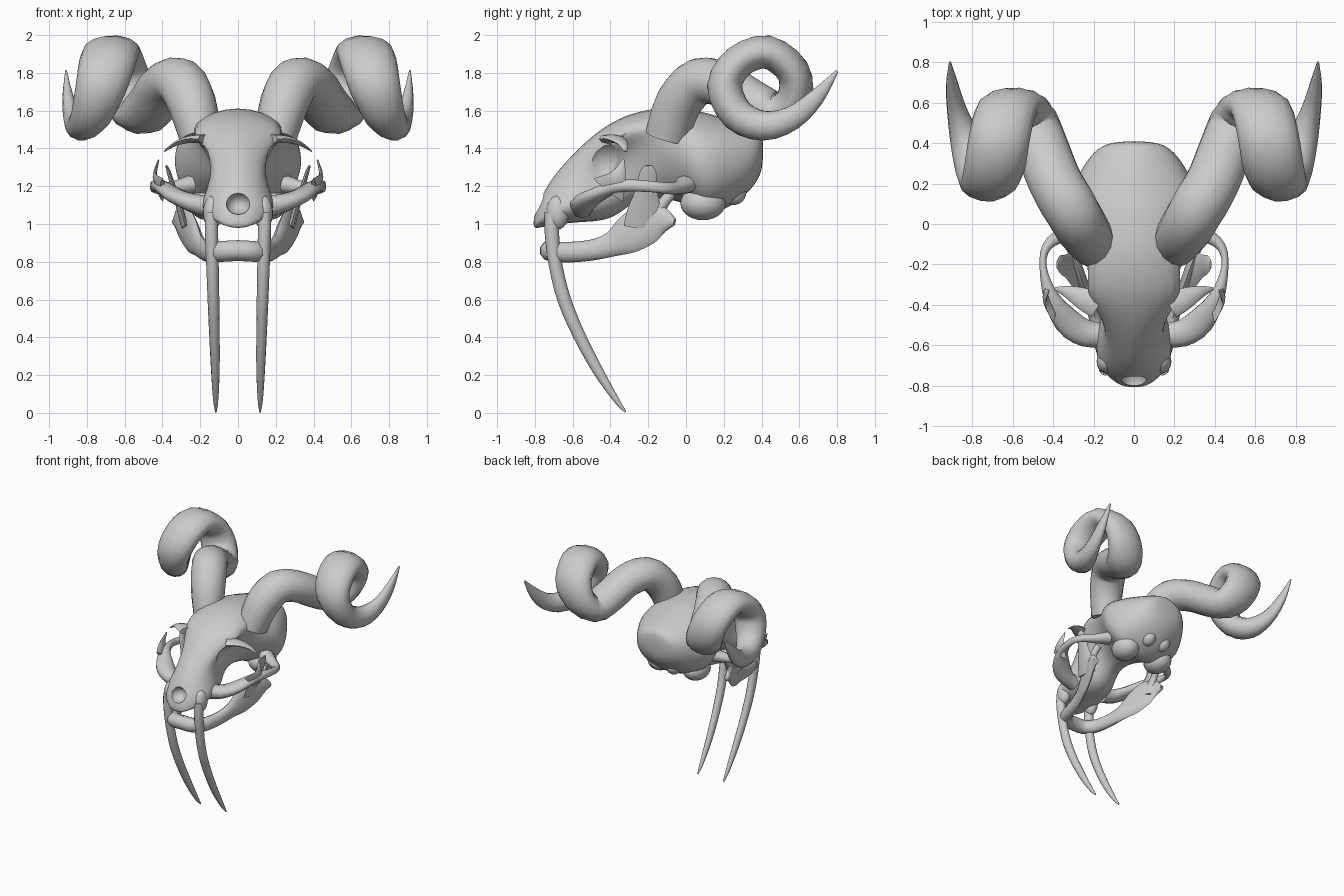
import bpy, bmesh, math
from mathutils import Vector, Matrix

default = bpy.data.objects.get("Cube")
if default:
    bpy.data.objects.remove(default, do_unlink=True)

bone = bpy.data.materials.new("grey_bone")
bone.use_nodes = True
GREY = (0.6, 0.6, 0.6, 1)
bone.diffuse_color = GREY
bone.node_tree.nodes["Principled BSDF"].inputs["Base Color"].default_value = GREY


def make_object(name, bm, mirror=True):
    """Turn a bmesh into an object, optionally mirrored left to right."""
    bmesh.ops.recalc_face_normals(bm, faces=bm.faces)
    mesh = bpy.data.meshes.new(name)
    bm.to_mesh(mesh)
    bm.free()
    mesh.materials.append(bone)
    obj = bpy.data.objects.new(name, mesh)
    bpy.context.collection.objects.link(obj)
    if mirror:
        modifier = obj.modifiers.new("mirror", 'MIRROR')
        modifier.use_mirror_merge = False
    return obj


def activate(obj):
    bpy.ops.object.select_all(action='DESELECT')
    obj.select_set(True)
    bpy.context.view_layer.objects.active = obj


def smooth(obj, degrees=50):
    activate(obj)
    bpy.ops.object.shade_smooth_by_angle(angle=math.radians(degrees))


def bridge(bm, rings):
    """Skin a row of vertex rings and close both ends."""
    count = len(rings[0])
    for near, far in zip(rings, rings[1:]):
        for i in range(count):
            j = (i + 1) % count
            bm.faces.new((near[i], near[j], far[j], far[i]))
    bm.faces.new(rings[0])
    bm.faces.new(rings[-1])


def rounded(path, steps=3):
    """Fill in a path with a smooth curve through its rows."""
    rows = [Vector(row) for row in path]
    rows = [rows[0]] + rows + [rows[-1]]
    result = []
    for a, b, c, d in zip(rows, rows[1:], rows[2:], rows[3:]):
        for step in range(steps):
            t = step / steps
            bend = (a * 2 - b * 5 + c * 4 - d) * t * t + (b * 3 - a - c * 3 + d) * t ** 3
            result.append(b + ((c - a) * t + bend) / 2)
    return result + [rows[-1]]


def sweep(name, path, reference, sides=12):
    """Sweep an ellipse along (x, y, z, radius along reference, other radius)."""
    bm = bmesh.new()
    path = rounded(path)
    points = [Vector(row[:3]) for row in path]
    rings = []
    for i, row in enumerate(path):
        tangent = points[min(i + 1, len(path) - 1)] - points[max(i - 1, 0)]
        tangent.normalize()
        side = Vector(reference)
        side = (side - tangent * side.dot(tangent)).normalized()
        other = tangent.cross(side)
        ring = []
        for k in range(sides):
            angle = math.tau * k / sides
            offset = side * row[3] * math.cos(angle) + other * row[4] * math.sin(angle)
            ring.append(bm.verts.new(points[i] + offset))
        rings.append(ring)
    bridge(bm, rings)
    smooth(make_object(name, bm), 60)


def ellipsoid(name, centre, size, mirror=True):
    bm = bmesh.new()
    matrix = Matrix.Translation(centre) @ Matrix.Diagonal((*size, 1))
    bmesh.ops.create_uvsphere(bm, u_segments=20, v_segments=12, radius=1, matrix=matrix)
    obj = make_object(name, bm, mirror)
    smooth(obj)
    return obj


# Skull: y, bottom, top, then half widths from low to high
sections = [
    (-.81, .97, 1.03, .05, .05, .05, .03),
    (-.76, .98, 1.17, .13, .13, .11, .07),
    (-.68, .99, 1.29, .20, .18, .13, .09),
    (-.57, 1.0, 1.41, .21, .18, .14, .12),
    (-.46, 1.0, 1.51, .20, .13, .14, .19),
    (-.36, 1.03, 1.57, .13, .12, .16, .29),
    (-.28, 1.11, 1.60, .11, .13, .18, .28),
    (-.15, 1.13, 1.63, .13, .20, .23, .25),
    (.00, 1.10, 1.62, .22, .33, .32, .26),
    (.09, 1.03, 1.61, .28, .35, .34, .26),
    (.18, 1.05, 1.58, .26, .32, .31, .25),
    (.28, 1.11, 1.55, .21, .26, .25, .20),
    (.38, 1.21, 1.51, .15, .19, .18, .14),
    (.41, 1.31, 1.47, .07, .09, .09, .07),
]
levels = (.14, .42, .66, .84)
bm = bmesh.new()
rings = []
for y, bottom, top, *widths in sections:
    height = top - bottom
    right = list(zip(widths, levels))
    outline = [(0, -.03)] + right + [(0, 1.04)] + [(-x, h) for x, h in reversed(right)]
    rings.append([bm.verts.new((x, y, bottom + h * height)) for x, h in outline])
bridge(bm, rings)
skull = make_object("skull", bm, mirror=False)
subdivision = skull.modifiers.new("smooth_form", 'SUBSURF')
subdivision.levels = subdivision.render_levels = 2
activate(skull)
bpy.ops.object.modifier_apply(modifier=subdivision.name)

# Nose opening and eye sockets are carved out, then the cutters removed
cutters = [
    ellipsoid("nose_cutter", (0, -.79, 1.11), (.065, .08, .06), mirror=False),
    ellipsoid("left_eye_cutter", (.28, -.43, 1.31), (.15, .15, .14), mirror=False),
    ellipsoid("right_eye_cutter", (-.28, -.43, 1.31), (.15, .15, .14), mirror=False),
]
for cutter in cutters:
    cutter.hide_render = True
    carve = skull.modifiers.new("carve", 'BOOLEAN')
    carve.operation = 'DIFFERENCE'
    carve.solver = 'EXACT'
    carve.object = cutter
    activate(skull)
    bpy.ops.object.modifier_apply(modifier=carve.name)
    bpy.data.objects.remove(cutter, do_unlink=True)
smooth(skull, 40)

# Rounded bones under and behind the skull
ellipsoid("ear_bones", (.16, .09, 1.11), (.10, .12, .09))
ellipsoid("neck_joints", (.07, .25, 1.17), (.06, .07, .07))
ellipsoid("tusk_sockets", (.135, -.68, 1.06), (.05, .06, .09))

# Curled horns
sweep("horns", [
    (.20, -.10, 1.46, .11, .12),
    (.245, -.04, 1.64, .13, .125),
    (.31, .07, 1.755, .135, .125),
    (.39, .21, 1.73, .135, .12),
    (.45, .36, 1.64, .135, .12),
    (.51, .49, 1.585, .14, .11),
    (.575, .575, 1.67, .145, .095),
    (.63, .565, 1.81, .15, .09),
    (.665, .43, 1.91, .15, .09),
    (.69, .28, 1.86, .15, .09),
    (.725, .205, 1.73, .135, .095),
    (.775, .27, 1.58, .11, .09),
    (.83, .41, 1.52, .08, .08),
    (.875, .56, 1.56, .05, .065),
    (.90, .69, 1.67, .03, .045),
    (.91, .80, 1.81, .005, .008),
], (1, 0, 0), sides=14)

# Long sabre tusks
sweep("sabre_tusks", [
    (.14, -.71, 1.06, .035, .038),
    (.14, -.71, .95, .035, .038),
    (.135, -.69, .78, .033, .036),
    (.13, -.645, .60, .031, .036),
    (.125, -.57, .42, .028, .033),
    (.12, -.47, .23, .023, .028),
    (.118, -.37, .07, .014, .016),
    (.117, -.32, .005, .004, .005),
], (1, 0, 0))

# Cheek arches: a broad shelf in front, narrowing towards the ear
sweep("cheek_arches", [
    (.14, -.55, 1.09, .06, .06),
    (.24, -.54, 1.11, .05, .07),
    (.33, -.48, 1.15, .04, .07),
    (.41, -.36, 1.20, .035, .04),
    (.45, -.21, 1.20, .03, .018),
    (.43, -.11, 1.19, .03, .025),
    (.35, -.05, 1.19, .035, .04),
    (.25, .00, 1.21, .05, .06),
], (0, 0, 1), sides=10)
sweep("cheek_spurs", [
    (.40, -.41, 1.18, .016, .10),
    (.44, -.36, 1.25, .012, .045),
    (.42, -.33, 1.34, .004, .006),
], (1, 0, 0), sides=8)

# Brow spurs over the eye sockets
sweep("brow_spurs", [
    (.18, -.41, 1.45, .025, .06),
    (.25, -.37, 1.45, .02, .055),
    (.33, -.335, 1.425, .012, .03),
    (.39, -.32, 1.385, .004, .008),
], (0, 0, 1), sides=8)

# Lower jaw, deepening towards its upright rear blades
sweep("lower_jaw", [
    (-.01, -.72, .86, .055, .055),
    (.08, -.71, .855, .055, .055),
    (.14, -.64, .85, .055, .045),
    (.18, -.51, .86, .055, .035),
    (.21, -.40, .89, .065, .03),
    (.245, -.31, .94, .10, .027),
    (.28, -.21, 1.0, .11, .025),
    (.31, -.13, 1.02, .08, .022),
    (.33, -.06, 1.01, .02, .02),
], (0, 0, 1), sides=10)
sweep("jaw_blades", [
    (.28, -.23, .98, .02, .10),
    (.305, -.22, 1.07, .018, .09),
    (.335, -.21, 1.17, .014, .06),
    (.365, -.20, 1.27, .011, .045),
    (.38, -.20, 1.31, .005, .02),
], (1, 0, 0), sides=8)
sweep("jaw_joints", [
    (.29, -.18, 1.02, .02, .05),
    (.30, -.12, 1.11, .025, .03),
    (.29, -.08, 1.16, .03, .03),
], (1, 0, 0), sides=8)
